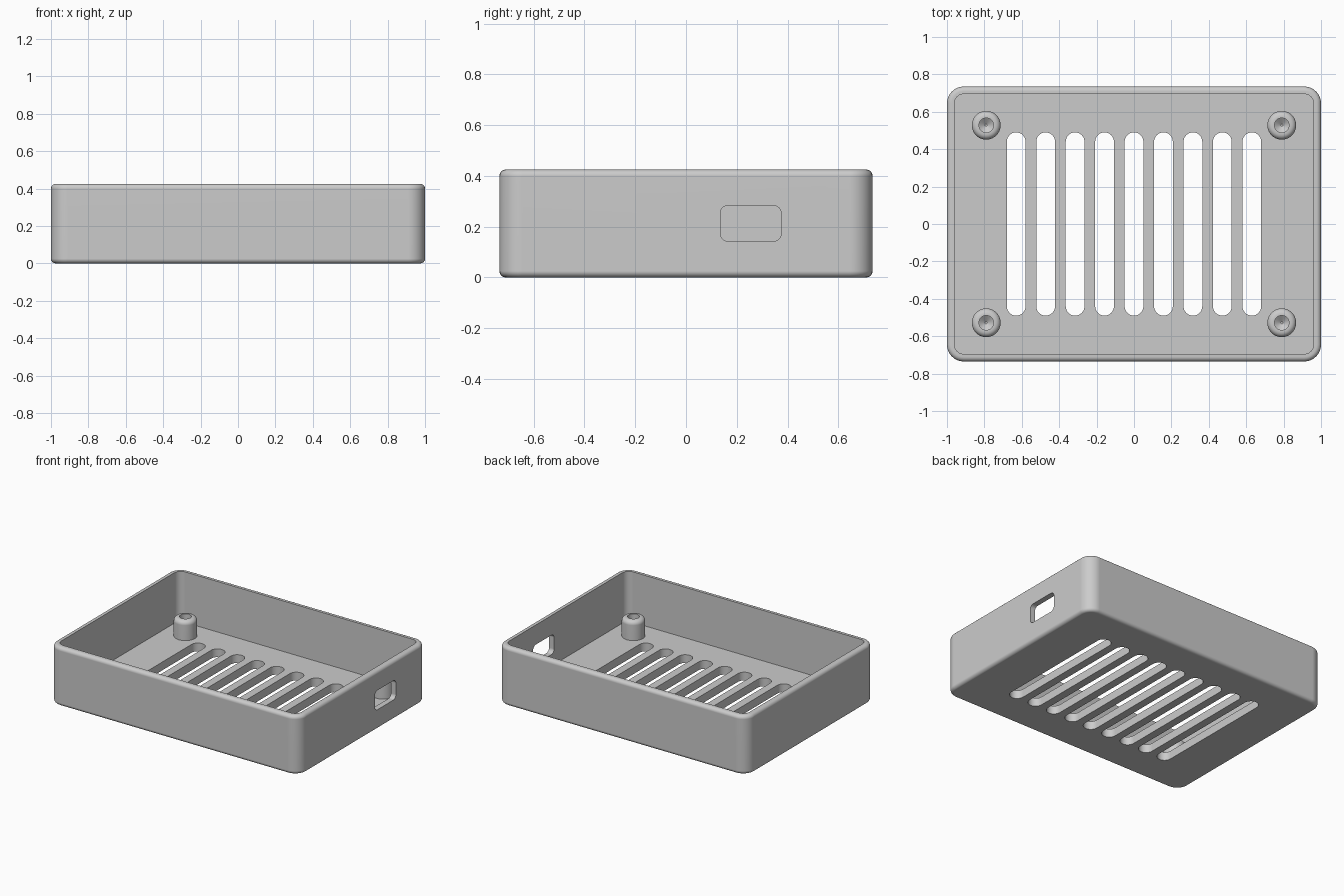
import bpy, bmesh, math

cube = bpy.data.objects.get("Cube")
if cube:
    bpy.data.objects.remove(cube, do_unlink=True)

HX, HY, HEIGHT = 1.0, 0.735, 0.425
CORNER, WALL, FLOOR, FILLET = 0.09, 0.04, 0.06, 0.025

grey = bpy.data.materials.new("plain grey")
grey.use_nodes = True
colour = (0.6, 0.6, 0.6, 1)
grey.diffuse_color = colour
grey.node_tree.nodes["Principled BSDF"].inputs["Base Color"].default_value = colour


def outline(hx, hy, r, n=8):
    """Rounded rectangle; a circle when hx = hy = r."""
    pts = []
    for q, (sx, sy) in enumerate([(1, 1), (-1, 1), (-1, -1), (1, -1)]):
        for i in range(n + 1):
            a = (q + i / n) * math.pi / 2
            pts.append((sx * (hx - r) + r * math.cos(a), sy * (hy - r) + r * math.sin(a)))
    return pts


def loft(bm, rings):
    """Skin a list of rings of 3D points and cap both ends."""
    loops = [[bm.verts.new(p) for p in ring] for ring in rings]
    for a, b in zip(loops, loops[1:]):
        for i in range(len(a)):
            j = (i + 1) % len(a)
            bm.faces.new((a[i], a[j], b[j], b[i]))
    bm.faces.new(loops[0])
    bm.faces.new(loops[-1])


def make(name, bm):
    bmesh.ops.remove_doubles(bm, verts=bm.verts, dist=0.0001)
    bmesh.ops.recalc_face_normals(bm, faces=bm.faces)
    mesh = bpy.data.meshes.new(name)
    bm.to_mesh(mesh)
    bm.free()
    mesh.materials.append(grey)
    obj = bpy.data.objects.new(name, mesh)
    bpy.context.collection.objects.link(obj)
    return obj


def select(obj):
    bpy.ops.object.select_all(action='DESELECT')
    obj.select_set(True)
    bpy.context.view_layer.objects.active = obj


def smooth(obj):
    select(obj)
    bpy.ops.object.shade_smooth_by_angle(angle=math.radians(35))
    mod = obj.modifiers.new("even_shading", 'WEIGHTED_NORMAL')
    mod.keep_sharp = True


def arc(r, start, steps=5):
    """Quarter-circle offsets from a fillet centre."""
    angles = [start + math.pi / 2 * i / steps for i in range(steps + 1)]
    return [(r * math.cos(a), r * math.sin(a)) for a in angles]


# Tray: profile of (inset, height) from the underside, over the rim, to the floor
profile = [(FILLET - x, FILLET + z) for x, z in arc(FILLET, -math.pi / 2)]
profile += [(FILLET - x, HEIGHT - FILLET + z) for x, z in arc(FILLET, 0)]
profile += [(WALL, HEIGHT), (WALL, FLOOR)]
bm = bmesh.new()
loft(bm, [[(x, y, z) for x, y in outline(HX - d, HY - d, CORNER - d)] for d, z in profile])
tray = make("tray", bm)

# Cutters: nine floor vents and one port in the left wall
bm = bmesh.new()
for i in range(-4, 5):
    loft(bm, [[(x + i * 0.1575, y, z) for x, y in outline(0.05, 0.49, 0.05)] for z in (-0.1, 0.12)])
loft(bm, [[(x, y + 0.255, z + 0.213) for y, z in outline(0.12, 0.07, 0.03)] for x in (0.9, 1.1)])
cutter = make("opening_cutter", bm)
cutter.hide_render = True
cut = tray.modifiers.new("openings", 'BOOLEAN')
cut.operation = 'DIFFERENCE'
cut.solver = 'EXACT'
cut.object = cutter
select(tray)
bpy.ops.object.modifier_apply(modifier=cut.name)
bpy.data.objects.remove(cutter, do_unlink=True)
smooth(tray)

# Screw posts with rounded tops and blind pilot holes
POST_R, POST_TOP, ROUND = 0.077, 0.2, 0.03
post = [(POST_R, FLOOR - 0.01)]
post += [(POST_R - ROUND + x, POST_TOP - ROUND + z) for x, z in arc(ROUND, 0)]
post += [(0.039, POST_TOP), (0.039, 0.12), (0.006, 0.095)]
for side, sx in (("left", 1), ("right", -1)):
    for end, sy in (("front", -1), ("back", 1)):
        bm = bmesh.new()
        loft(bm, [[(x, y, z) for x, y in outline(r, r, r)] for r, z in post])
        obj = make(f"{end}_{side}_screw_post", bm)
        obj.location = (sx * 0.79, sy * 0.528, 0)
        smooth(obj)
